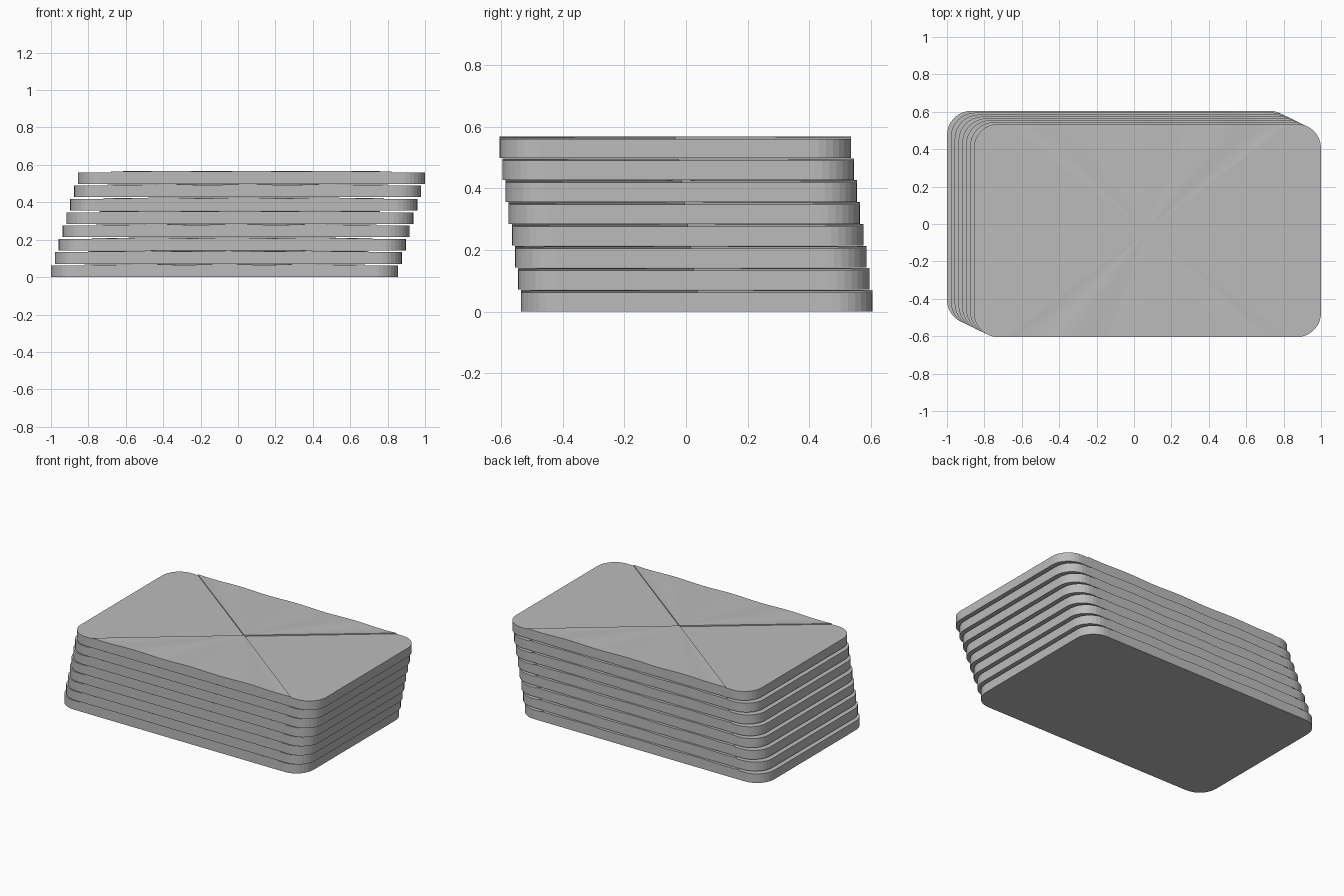
import bpy, bmesh, math
from mathutils import Vector

old = bpy.data.objects.get("Cube")
if old:
    bpy.data.objects.remove(old, do_unlink=True)

COUNT = 8
HALF_X, HALF_Y, RADIUS = 0.928, 0.57, 0.13
THICK = 0.062          # height of the slab at its two ends
PITCH = 0.0712         # distance from one slab to the next
RIDGE_X = 0.75         # where the raised panels end

grey = bpy.data.materials.new("plain grey")
grey.use_nodes = True
grey.diffuse_color = (0.5, 0.5, 0.5, 1)
grey.node_tree.nodes["Principled BSDF"].inputs["Base Color"].default_value = grey.diffuse_color


def finish(bm, name):
    bmesh.ops.recalc_face_normals(bm, faces=bm.faces)
    mesh = bpy.data.meshes.new(name)
    bm.to_mesh(mesh)
    bm.free()
    mesh.materials.append(grey)
    return mesh


def slab_mesh():
    """Flat slab with rounded corners."""
    bm = bmesh.new()
    ring = []
    for corner, (sx, sy) in enumerate([(1, 1), (-1, 1), (-1, -1), (1, -1)]):
        for i in range(9):
            a = math.radians(90 * (corner + i / 8))
            ring.append(bm.verts.new((sx * (HALF_X - RADIUS) + RADIUS * math.cos(a),
                                      sy * (HALF_Y - RADIUS) + RADIUS * math.sin(a), 0)))
    base = bm.faces.new(ring)
    top = bmesh.ops.extrude_face_region(bm, geom=[base])["geom"]
    bmesh.ops.translate(bm, vec=(0, 0, THICK),
                        verts=[v for v in top if isinstance(v, bmesh.types.BMVert)])
    return finish(bm, "slab")


def panel_mesh():
    """Slightly raised, rippled fans meeting at the middle of the slab."""
    bm = bmesh.new()
    steps = 28
    for side in (-1, 1):
        hub_low = bm.verts.new((0, 0, THICK))
        hub = bm.verts.new((0, 0, THICK + 0.008))
        low, high = [], []
        for i in range(steps + 1):
            x = RIDGE_X * (2 * i / steps - 1)
            rise = 0.0055 + 0.0025 * math.cos(math.tau * x / 0.43)
            low.append(bm.verts.new((x, side * HALF_Y, THICK)))
            high.append(bm.verts.new((x, side * HALF_Y, THICK + rise)))
        for i in range(steps):
            bm.faces.new((hub, high[i], high[i + 1]))
            bm.faces.new((low[i], low[i + 1], high[i + 1], high[i]))
        # Step faces along the diagonals
        for i in (0, steps):
            bm.faces.new((hub_low, hub, high[i], low[i]))
        bm.faces.new([hub_low] + low)
    return finish(bm, "raised_panels")


# Leaning stack of identical slabs
parts = {"slab": slab_mesh(), "raised_panels": panel_mesh()}
for n in range(COUNT):
    t = n / (COUNT - 1) * 2 - 1
    for name, mesh in parts.items():
        obj = bpy.data.objects.new(f"{name}_{n + 1}", mesh)
        obj.location = Vector((0.072 * t, -0.035 * t, PITCH * n))
        bpy.context.collection.objects.link(obj)
